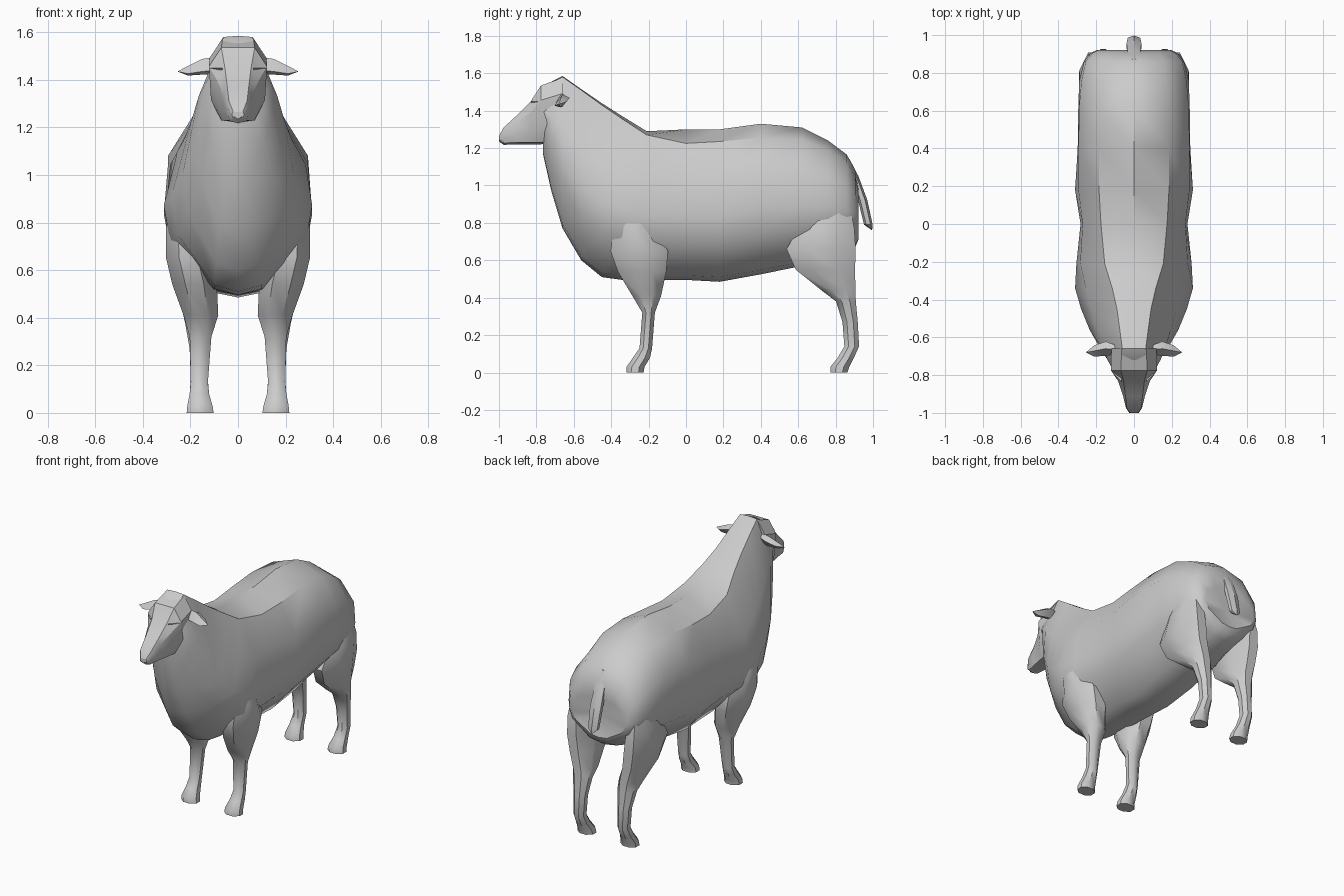
import bpy, bmesh, math
from mathutils import Vector

cube = bpy.data.objects.get("Cube")
if cube:
    bpy.data.objects.remove(cube, do_unlink=True)

wool = bpy.data.materials.new("wool grey")
wool.use_nodes = True
GREY = (0.6, 0.6, 0.6, 1)
wool.diffuse_color = GREY
wool.node_tree.nodes["Principled BSDF"].inputs["Base Color"].default_value = GREY


def loft(name, rings, start=None, end=None, angle=32):
    """Skin closed rings of points; the ends close flat or to a given point."""
    bm = bmesh.new()
    rows = [[bm.verts.new(p) for p in ring] for ring in rings]
    n = len(rows[0])
    for a, b in zip(rows, rows[1:]):
        for i in range(n):
            j = (i + 1) % n
            bm.faces.new((a[i], a[j], b[j], b[i]))
    for row, tip in ((rows[0], start), (rows[-1], end)):
        if tip is None:
            bm.faces.new(row)
        else:
            apex = bm.verts.new(tip)
            for i in range(n):
                bm.faces.new((row[i], row[(i + 1) % n], apex))
    bmesh.ops.triangulate(bm, faces=[f for f in bm.faces if len(f.verts) > 4])
    bmesh.ops.recalc_face_normals(bm, faces=bm.faces)
    mesh = bpy.data.meshes.new(name)
    bm.to_mesh(mesh)
    bm.free()
    mesh.materials.append(wool)
    obj = bpy.data.objects.new(name, mesh)
    bpy.context.collection.objects.link(obj)
    bpy.ops.object.select_all(action="DESELECT")
    obj.select_set(True)
    bpy.context.view_layer.objects.active = obj
    bpy.ops.object.shade_smooth_by_angle(angle=math.radians(angle))
    return obj


def mirrored_ring(half):
    """Close a right-hand outline, bottom to top, across x = 0."""
    return half + [Vector((-p[0], p[1], p[2])) for p in reversed(half[1:-1])]


def body_ring(y, low, high, belly, flank, side, shoulder, ridge, drop):
    h = high - low
    outline = ((0, low), (belly, low + .03 * h), (flank, low + .26 * h),
               (side, low + .43 * h), (shoulder, low + .69 * h),
               (ridge, high - drop), (0, high))
    return mirrored_ring([Vector((x, y, z)) for x, z in outline])


# Body and neck: y, bottom, top, half widths going up, drop of the back's edge
body = [
    (-.765, 1.17, 1.50, .03, .07, .09, .115, .06, 0),
    (-.72, .97, 1.555, .05, .11, .135, .14, .065, .005),
    (-.66, .77, 1.585, .08, .155, .178, .165, .062, .005),
    (-.56, .60, 1.515, .09, .21, .235, .195, .075, .005),
    (-.45, .51, 1.44, .10, .255, .28, .225, .09, .01),
    (-.34, .495, 1.37, .10, .285, .312, .255, .115, .015),
    (-.21, .495, 1.29, .11, .285, .305, .285, .155, .02),
    (0, .495, 1.30, .12, .275, .283, .272, .175, .075),
    (.18, .485, 1.30, .12, .285, .312, .294, .185, .065),
    (.40, .525, 1.33, .13, .285, .298, .294, .185, .075),
    (.62, .57, 1.31, .12, .28, .295, .29, .18, .065),
    (.76, .61, 1.24, .10, .272, .29, .278, .17, .05),
    (.86, .64, 1.165, .09, .24, .265, .255, .155, .04),
    (.905, .67, 1.08, .08, .205, .23, .22, .13, .03),
    (.922, .71, .99, .06, .17, .195, .185, .11, .03),
]
loft("body", [body_ring(*row) for row in body], end=(0, .88, .85), angle=38)

# Head: y, chin, top, then half widths of jaw, cheek and crown
head = [
    (-.66, 1.24, 1.575, .07, .12, .065),
    (-.775, 1.22, 1.535, .07, .122, .07),
    (-.83, 1.22, 1.45, .06, .085, .055),
    (-.91, 1.22, 1.37, .045, .058, .045),
    (-.975, 1.217, 1.31, .035, .042, .038),
    (-1, 1.235, 1.265, .015, .025, .02),
]
loft("head", [mirrored_ring([
    Vector((0, y, low)), Vector((jaw, y, low + .01)),
    Vector((cheek * .93, y, low + .3 * (high - low))),
    Vector((cheek, y, low + .75 * (high - low))),
    Vector((crown, y, high)), Vector((0, y, high))])
    for y, low, high, jaw, cheek, crown in head], angle=28)


def oval(cx, cy, z, rx, ry, sides=8):
    turn = [2 * math.pi * (i + .5) / sides for i in range(sides)]
    return [Vector((cx + rx * math.cos(t), cy + ry * math.sin(t), z)) for t in turn]


# Legs: height, inner and outer x, front and back y
front_leg = [
    (.90, .16, .28, -.36, -.22), (.78, .13, .306, -.39, -.17),
    (.65, .11, .306, -.41, -.09), (.54, .085, .28, -.37, -.10),
    (.41, .08, .232, -.29, -.13), (.32, .11, .205, -.235, -.165),
    (.13, .125, .20, -.25, -.18), (.08, .12, .205, -.285, -.19),
    (.03, .105, .215, -.32, -.22), (0, .10, .218, -.32, -.225),
]
hind_leg = [
    (.92, .16, .26, .70, .87), (.78, .14, .292, .60, .905),
    (.66, .125, .294, .53, .915), (.55, .115, .275, .58, .91),
    (.44, .10, .24, .72, .91), (.38, .105, .225, .80, .91),
    (.27, .12, .205, .835, .92), (.14, .125, .20, .845, .927),
    (.08, .12, .205, .81, .90), (.03, .105, .215, .77, .875),
    (0, .10, .218, .77, .865),
]
for side, s in (("left", 1), ("right", -1)):
    for part, rows in (("front_leg", front_leg), ("hind_leg", hind_leg)):
        grow = 1.04
        loft(f"{side}_{part}", [
            oval(s * (a + b) / 2, (f + r) / 2, z, grow * (b - a) / 2, grow * (r - f) / 2)
            for z, a, b, f, r in rows], angle=42)

    # Ears: flat leaves that taper to a point
    ear = [(.10, -.665, 1.46, .025, .035), (.15, -.66, 1.455, .038, .033),
           (.21, -.672, 1.438, .03, .02)]
    loft(f"{side}_ear", [
        [Vector((s * x, y - d, z - h * .6)), Vector((s * x, y, z - h)),
         Vector((s * x, y + d, z + h * .4)), Vector((s * x, y, z + h))]
        for x, y, z, d, h in ear], end=(s * .255, -.68, 1.435))

    # Eyelids: small wedges under the brow
    loft(f"{side}_brow", [[
        Vector((s * x, y, 1.45)), Vector((s * x, y + .05, 1.45)),
        Vector((s * x, y + .04, 1.415))]
        for x, y in ((.065, -.835), (.115, -.785))])

# Tail: a flat strip that hangs away from the rump
tail = [(.86, 1.14, .03, .015), (.9, 1.05, .04, .022),
        (.945, .92, .045, .025), (.975, .79, .038, .023)]
loft("tail", [oval(0, y, z, w, d, 6) for y, z, w, d in tail], end=(0, .995, .76))
